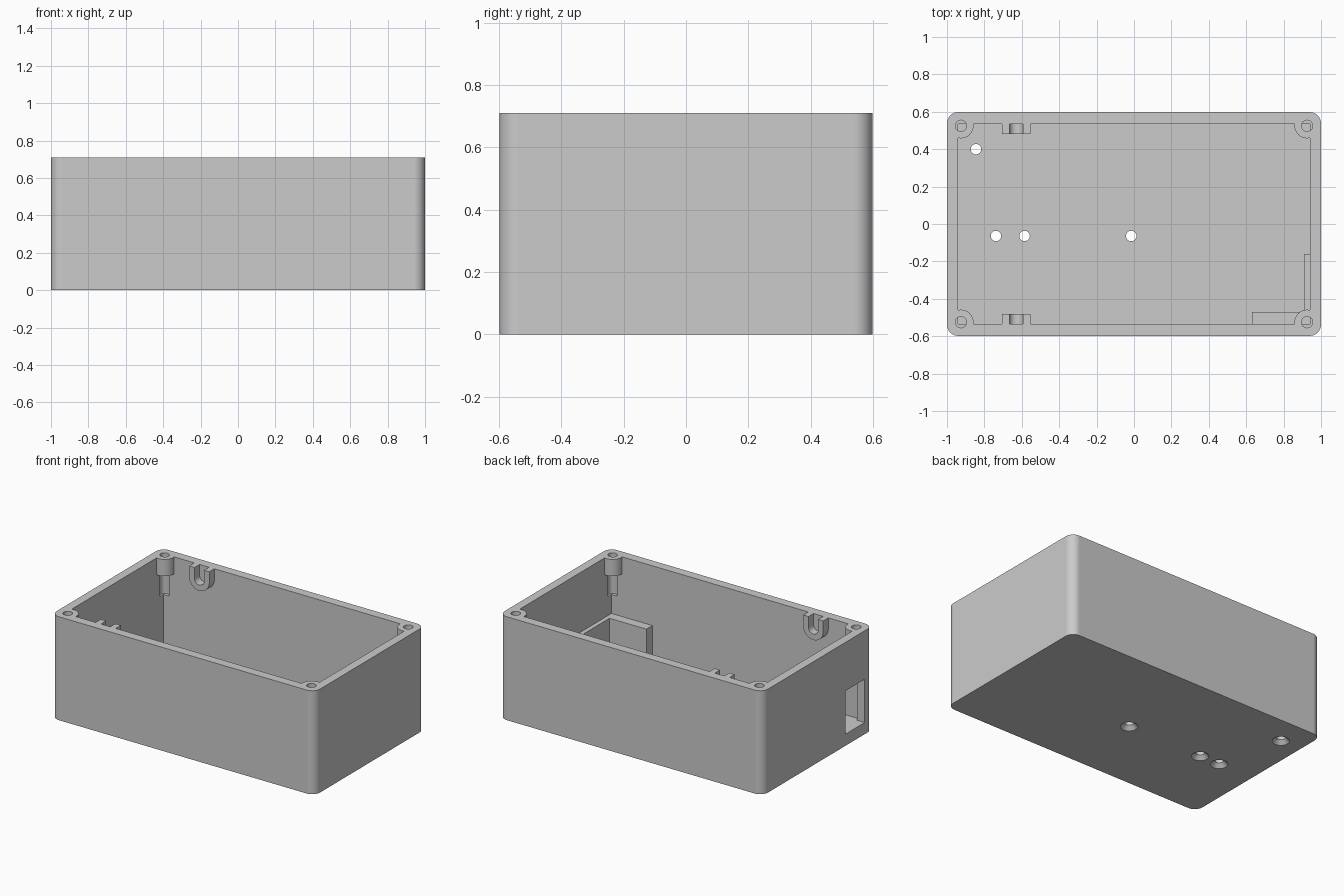
import bpy
import bmesh
from math import pi, cos, sin, radians
from mathutils import Matrix, Vector

default = bpy.data.objects.get("Cube")
if default:
    bpy.data.objects.remove(default, do_unlink=True)

HEIGHT, FLOOR, ABOVE = 0.71, 0.08, 0.9
OUTER = (1.0, 0.598)
INNER = (0.94, 0.535)
SCREW = (0.925, 0.525)

grey = bpy.data.materials.new("grey_plastic")
grey.use_nodes = True
colour = (0.6, 0.6, 0.6, 1)
grey.diffuse_color = colour
grey.node_tree.nodes["Principled BSDF"].inputs["Base Color"].default_value = colour


def add_object(name, bm):
    bmesh.ops.recalc_face_normals(bm, faces=bm.faces)
    mesh = bpy.data.meshes.new(name)
    bm.to_mesh(mesh)
    bm.free()
    mesh.materials.append(grey)
    obj = bpy.data.objects.new(name, mesh)
    bpy.context.collection.objects.link(obj)
    return obj


def prism(name, points, offset):
    """Extrude a closed 3D outline along an offset."""
    bm = bmesh.new()
    face = bm.faces.new([bm.verts.new(p) for p in points])
    grown = bmesh.ops.extrude_face_region(bm, geom=[face], use_keep_orig=True)
    moved = [v for v in grown["geom"] if isinstance(v, bmesh.types.BMVert)]
    bmesh.ops.translate(bm, verts=moved, vec=offset)
    return add_object(name, bm)


def box(name, x0, x1, y0, y1, z0, z1):
    outline = [(x0, y0, z0), (x1, y0, z0), (x1, y1, z0), (x0, y1, z0)]
    return prism(name, outline, (0, 0, z1 - z0))


def cylinder(name, x, y, z0, z1, r0, r1=None):
    bm = bmesh.new()
    bmesh.ops.create_cone(bm, cap_ends=True, segments=32, radius1=r0,
                          radius2=r0 if r1 is None else r1, depth=z1 - z0,
                          matrix=Matrix.Translation((x, y, (z0 + z1) / 2)))
    return add_object(name, bm)


def arc(cx, cy, r, start, end, steps):
    angles = [radians(start + (end - start) * i / steps) for i in range(steps + 1)]
    return [(cx + r * cos(a), cy + r * sin(a)) for a in angles]


def subtract(target, cutter):
    mod = target.modifiers.new("cut", 'BOOLEAN')
    mod.operation, mod.solver, mod.object = 'DIFFERENCE', 'EXACT', cutter
    bpy.context.view_layer.objects.active = target
    bpy.ops.object.modifier_apply(modifier=mod.name)
    bpy.data.objects.remove(cutter, do_unlink=True)


# Outer shell with rounded upright corners
RADIUS = 0.06
outline = []
for i, (sx, sy) in enumerate([(1, 1), (-1, 1), (-1, -1), (1, -1)]):
    outline += arc(sx * (OUTER[0] - RADIUS), sy * (OUTER[1] - RADIUS),
                   RADIUS, 90 * i, 90 * i + 90, 8)
body = prism("enclosure_body", [(x, y, 0) for x, y in outline], (0, 0, HEIGHT))

# Cavity shape, reduced by everything that stands inside it
cavity = box("cavity", -INNER[0], INNER[0], -INNER[1], INNER[1], FLOOR, ABOVE)
corners = [(sx * SCREW[0], sy * SCREW[1]) for sx in (-1, 1) for sy in (-1, 1)]
for x, y in corners:
    subtract(cavity, cylinder("screw_boss", x, y, 0.595, 1, 0.067))

# U-shaped cradles facing each other near one end
CRADLE_X, CRADLE_Z = -0.63, 0.635
profile = [(CRADLE_X + 0.036, 1), (CRADLE_X + 0.076, 1)]
profile += arc(CRADLE_X, CRADLE_Z, 0.076, 0, -180, 20)
profile += [(CRADLE_X - 0.076, 1), (CRADLE_X - 0.036, 1)]
profile += arc(CRADLE_X, CRADLE_Z, 0.036, -180, 0, 16)
for side in (-1, 1):
    points = [(x, side * 0.48, z) for x, z in profile]
    subtract(cavity, prism("cradle", points, (0, side * 0.1, 0)))

# Low L-shaped ledge in one corner
LEDGE_TOP = 0.30
ledge = [(0.63, -0.58), (0.98, -0.58), (0.98, -0.16),
         (0.91, -0.16), (0.91, -0.47), (0.63, -0.47)]
subtract(cavity, prism("ledge", [(x, y, 0.02) for x, y in ledge],
                       (0, 0, LEDGE_TOP - 0.02)))
subtract(body, cavity)

# Screw bores, running on below the bosses as grooves in the wall corners
for x, y in corners:
    subtract(body, cylinder("bore", x, y, 0.43, ABOVE, 0.03))

# Rectangular port in the end wall
subtract(body, box("port", -1.1, -0.9, -0.51, -0.30, FLOOR, 0.377))

# Countersunk mounting holes through the floor
for x, y in [(-0.845, 0.40), (-0.738, -0.064), (-0.585, -0.064), (-0.015, -0.064)]:
    subtract(body, cylinder("through_hole", x, y, -0.1, 0.2, 0.028))
    subtract(body, cylinder("countersink", x, y, -0.026, 0.026, 0.08, 0.028))

# Smooth curved walls, keep flat faces crisp
bpy.ops.object.select_all(action='DESELECT')
body.select_set(True)
bpy.context.view_layer.objects.active = body
bpy.ops.object.shade_smooth_by_angle(angle=radians(30))
normals = body.modifiers.new("face_normals", 'WEIGHTED_NORMAL')
normals.keep_sharp = True
